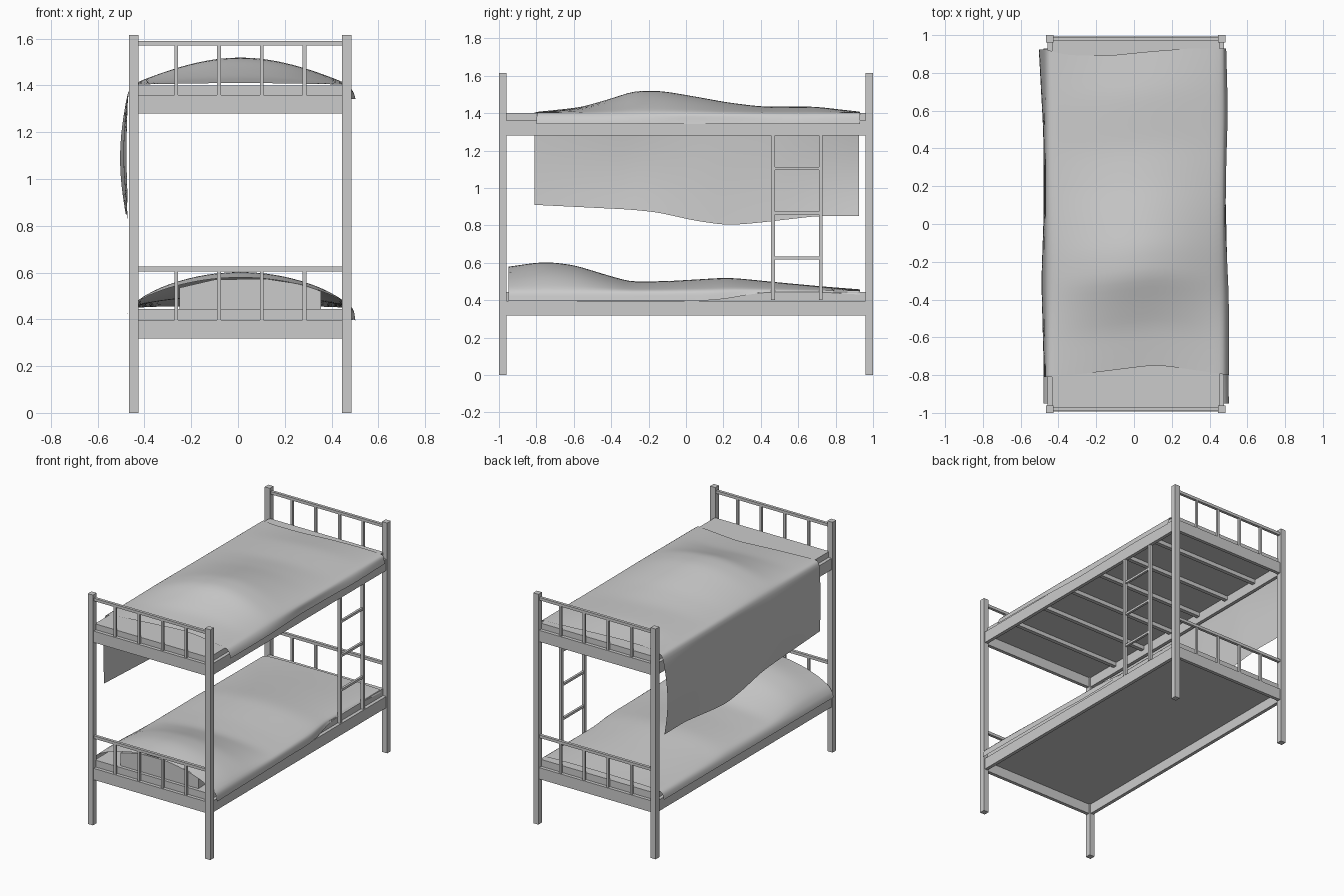
import bpy, bmesh, math

if "Cube" in bpy.data.objects:
    bpy.data.objects.remove(bpy.data.objects["Cube"])

CX = 0.01          # frame centre line
PX, PY = 0.455, 0.98   # post offsets


def mesh_object(name, verts, faces):
    me = bpy.data.meshes.new(name)
    me.from_pydata(verts, [], faces)
    ob = bpy.data.objects.new(name, me)
    bpy.context.collection.objects.link(ob)
    bm = bmesh.new()
    bm.from_mesh(me)
    bmesh.ops.recalc_face_normals(bm, faces=bm.faces)
    bm.to_mesh(me)
    bm.free()
    return ob


def box(name, x0, x1, y0, y1, z0, z1):
    v = [(x, y, z) for x in (x0, x1) for y in (y0, y1) for z in (z0, z1)]
    f = [(0, 1, 3, 2), (4, 6, 7, 5), (0, 4, 5, 1), (2, 3, 7, 6), (0, 2, 6, 4), (1, 5, 7, 3)]
    return mesh_object(name, v, f)


def interp(pts, t):
    if t <= pts[0][0]:
        return pts[0][1]
    for (a, p), (b, q) in zip(pts, pts[1:]):
        if t <= b:
            return p + (q - p) * (t - a) / (b - a)
    return pts[-1][1]


def sheet(name, rows):
    n = len(rows[0])
    verts = [p for r in rows for p in r]
    faces = [(i * n + j, i * n + j + 1, (i + 1) * n + j + 1, (i + 1) * n + j)
             for i in range(len(rows) - 1) for j in range(n - 1)]
    ob = mesh_object(name, verts, faces)
    for p in ob.data.polygons:
        p.use_smooth = True
    sub = ob.modifiers.new("smooth", 'SUBSURF')
    sub.levels = sub.render_levels = 1
    sub.boundary_smooth = 'PRESERVE_CORNERS'
    return ob


# corner posts
for sx in (-1, 1):
    for sy in (-1, 1):
        x, y = CX + sx * PX, sy * PY
        box("post", x - .02, x + .02, y - .02, y + .02, 0, 1.615)

# two bunk levels: rails, guards, mattress
for level, z, top, guard in (("lower", .317, .445, .615), ("upper", 1.28, 1.40, 1.58)):
    for s in (-1, 1):
        x, y = CX + s * PX, s * PY
        box(level + "_side_rail", x - .012, x + .012, -.96, .96, z, z + .08)
        box(level + "_end_rail", CX - .435, CX + .435, y - .012, y + .012, z, z + .08)
        box(level + "_guard_bar", CX - .435, CX + .435, y - .01, y + .01, guard - .01, guard + .01)
        for i in range(4):
            sp = CX + (i - 1.5) * .183
            box(level + "_spindle", sp - .008, sp + .008, y - .008, y + .008, z + .08, guard - .01)
    box(level + "_mattress", CX - .443, CX + .443, -.968, .968, z + .07, top)

# slats under the upper mattress
for i in range(6):
    y = (i - 2.5) * .285
    box("slat", CX - .443, CX + .443, y - .014, y + .014, 1.322, 1.35)

# ladder on the right side
LX = CX + PX
for y in (.465, .72):
    box("ladder_upright", LX - .01, LX + .01, y - .01, y + .01, .40, 1.28)
for z in (.625, .865, 1.105):
    box("ladder_rung", LX - .008, LX + .008, .475, .71, z - .008, z + .008)

# pillow under the lower blanket, tapering towards the back
prof = [(-.25, .445), (-.25, .535), (-.1, .57), (.12, .573), (.27, .55), (.355, .52), (.355, .445)]
n = len(prof)
verts = [(x * k, y, .445 + (z - .445) * k) for y, k in ((-.945, 1), (-.75, .97), (-.6, .75)) for x, z in prof]
faces = [tuple(range(n)), tuple(range(2 * n, 3 * n))]
faces += [(r + i, r + (i + 1) % n, r + n + (i + 1) % n, r + n + i) for r in (0, n) for i in range(n)]
mesh_object("pillow", verts, faces)

TOP_X = [-.44 + .9 * i / 12 for i in range(13)]


def crown(x, power):
    return max(0, math.cos(math.pi * (x - CX) / .94)) ** power


# upper blanket, hanging low on the left
crest = [(-.81, 1.41), (-.6, 1.432), (-.42, 1.482), (-.31, 1.52), (-.15, 1.52), (.05, 1.487),
         (.2, 1.46), (.4, 1.435), (.7, 1.436), (.93, 1.41)]
hem = [(-.81, .91), (-.3, .885), (-.15, .87), (.05, .825), (.23, .80), (.4, .815), (.7, .85), (.93, .85)]
right_edge = [(-.81, .502), (-.4, .502), (0, .484), (.3, .488), (.6, .497), (.93, .488)]
bulge = [(-.81, .008), (-.3, .022), (.1, .008), (.5, .012), (.93, .036)]
front_y = [(-.44, -.81), (-.2, -.785), (.12, -.745), (.3, -.77), (.5, -.80)]
back_y = [(-.46, .925), (-.4, .895), (-.15, .89), (.1, .915), (.3, .93), (.5, .93)]
rows = []
for i in range(25):
    t = i / 24
    y = -.81 + 1.74 * t
    h, c, r, b = interp(hem, y), interp(crest, y), interp(right_edge, y), interp(bulge, y)
    pts = [(-.469 - b * math.sin(math.pi * (.1 + k / 8)), h + (1.37 - h) * k / 7) for k in range(8)]
    pts += [(-.458, 1.395)]
    pts += [(x, 1.403 + (c - 1.403) * crown(x, 1)) for x in TOP_X]
    pts += [(.478, 1.395), (r - .006, 1.37), (r, 1.342)]
    rows.append([(x, interp(front_y, x) * (1 - t) + interp(back_y, x) * t, z) for x, z in pts])
sheet("upper_blanket", rows)

# lower blanket, over the pillow and tucked in behind the ladder
crest = [(-.95, .58), (-.76, .608), (-.6, .59), (-.45, .543), (-.3, .5), (-.1, .502), (.23, .522),
         (.5, .495), (.75, .472), (.93, .458)]
hem = [(-.95, .395), (-.1, .40), (.05, .395), (.2, .405), (.4, .442), (.7, .445), (.93, .43)]
right_edge = [(-.95, .502), (-.3, .495), (.15, .485), (.36, .456), (.93, .456)]
rows = []
for i in range(27):
    y = -.95 + 1.88 * i / 26
    h, c, r = interp(hem, y), interp(crest, y), interp(right_edge, y)
    pts = [(-.48, .395), (-.474, .425), (-.46, .445)]
    pts += [(x * min(1, (r - .012) / .46), .45 + (c - .45) * crown(x, .65)) for x in TOP_X]
    pts += [(r - .008, .448), (r - .004, (.448 + h) / 2), (r, h)]
    rows.append([(x, y, z) for x, z in pts])
sheet("lower_blanket", rows)
